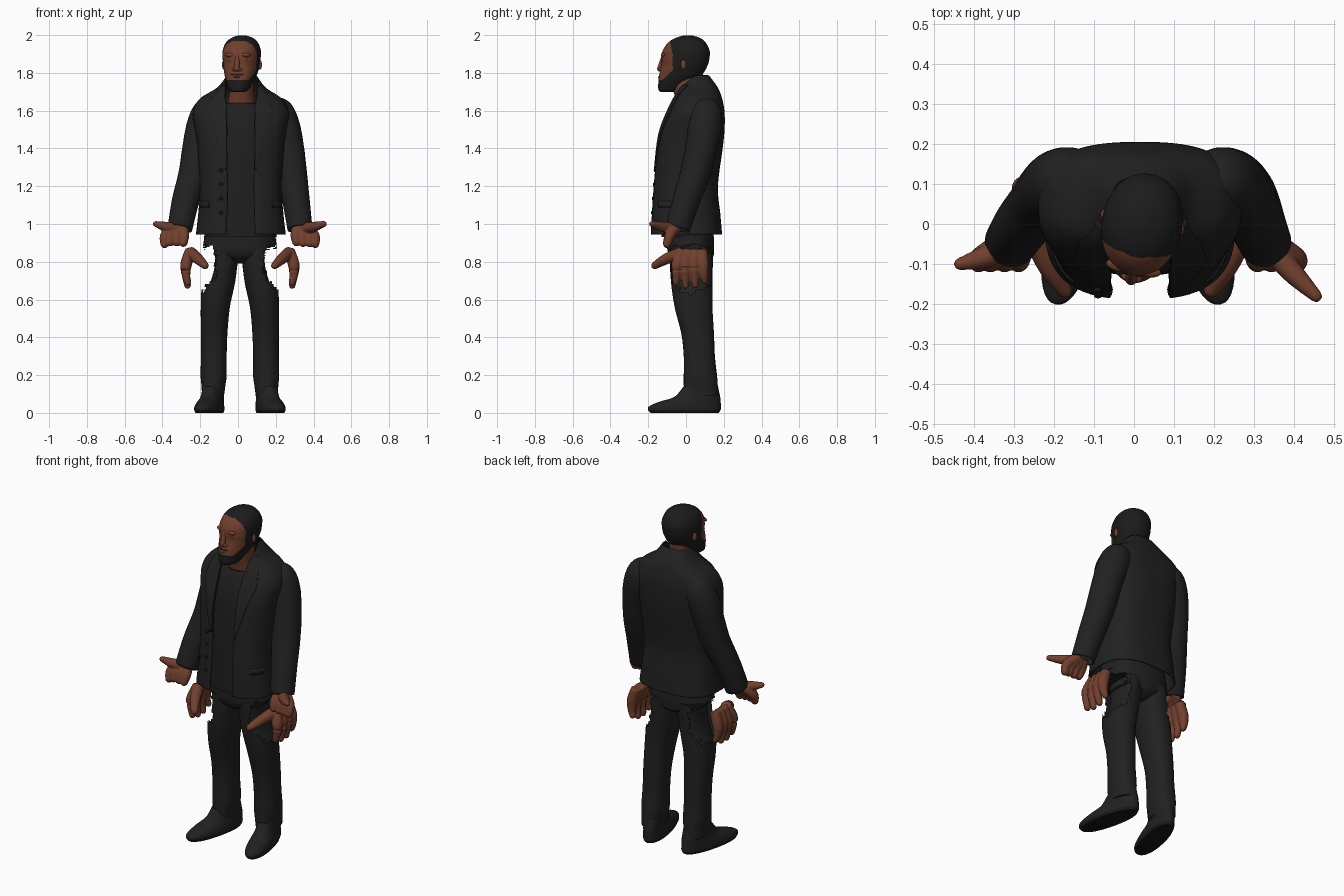
import bpy, bmesh, random
from math import sin, cos, pi, radians
from mathutils import Vector, Matrix

random.seed(4)
cube = bpy.data.objects.get("Cube")
if cube:
    bpy.data.objects.remove(cube, do_unlink=True)


def material(name, *rgb):
    m = bpy.data.materials.new(name)
    m.use_nodes = True
    m.diffuse_color = (*rgb, 1)
    m.node_tree.nodes["Principled BSDF"].inputs["Base Color"].default_value = (*rgb, 1)
    return m


SKIN = material("brown skin", 0.165, 0.051, 0.027)
CLOTH = material("black cloth", 0.015, 0.015, 0.015)
SHIRT = material("charcoal shirt", 0.0135, 0.0135, 0.0135)
HAIR = material("black hair", 0.0115, 0.0115, 0.0115)
LEATHER = material("black leather", 0.009, 0.009, 0.009)
MID = 0.01  # the body leans slightly to its left


def spline(pts, n):
    """Catmull-Rom samples through tuples of any length."""
    out, last = [], len(pts) - 1
    for i in range(n):
        u = i * last / (n - 1)
        k = min(int(u), last - 1)
        t = u - k
        a, b, c, d = (pts[max(0, min(last, k + j))] for j in (-1, 0, 1, 2))
        out.append(tuple(q + t * (r - p) / 2 + t * t * (p - 2.5 * q + 2 * r - s / 2)
                         + t ** 3 * (1.5 * (q - r) + (s - p) / 2)
                         for p, q, r, s in zip(a, b, c, d)))
    return out


def on_ring(ring, a, grow=0.0, power=0.9):
    """Point on a rounded horizontal section; angle 0 is the front."""
    cx, z, rx, yf, yb = ring[:5]
    soft = lambda v: abs(v) ** power * (1 if v > 0 else -1)
    return Vector((cx + (rx + grow) * soft(sin(a)),
                   (yf + yb) / 2 - ((yb - yf) / 2 + grow) * soft(cos(a)), z))


def loft(rings, rows=40, seg=40, power=0.9):
    return [[on_ring(r, 2 * pi * i / seg, 0, power) for i in range(seg)]
            for r in spline(rings, rows)]


def tube(pts, rows=16, seg=16, tip=True):
    """Round sweep along (x, y, z, radius) points with a domed end."""
    path = spline(pts, rows)
    if tip:
        p, q = Vector(path[-1][:3]), Vector(path[-2][:3])
        r, d = path[-1][3], (p - q).normalized()
        path += [(*(p + d * r * sin(a)), r * cos(a)) for a in (0.5, 1.0, 1.4)]
    out = []
    for i, p in enumerate(path):
        d = Vector(path[min(i + 1, len(path) - 1)][:3]) - Vector(path[max(i - 1, 0)][:3])
        turn = d.to_track_quat('Z', 'Y')
        out.append([Vector(p[:3]) + turn @ Vector((cos(a), sin(a), 0)) * p[3]
                    for a in (2 * pi * k / seg for k in range(seg))])
    return out


def finish(name, bm, mats, angle=50):
    bmesh.ops.recalc_face_normals(bm, faces=bm.faces)
    me = bpy.data.meshes.new(name)
    bm.to_mesh(me)
    bm.free()
    ob = bpy.data.objects.new(name, me)
    bpy.context.collection.objects.link(ob)
    for m in mats:
        me.materials.append(m)
    bpy.ops.object.select_all(action='DESELECT')
    ob.select_set(True)
    bpy.context.view_layer.objects.active = ob
    bpy.ops.object.shade_smooth_by_angle(angle=radians(angle))
    return ob


def build(name, surfaces, *mats, closed=True, caps=True, rule=None, cut=None):
    bm = bmesh.new()
    for rows in surfaces:
        vs = [[bm.verts.new(p) for p in row] for row in rows]
        n = len(vs[0])
        for a, b in zip(vs, vs[1:]):
            for i in range(n if closed else n - 1):
                j = (i + 1) % n
                bm.faces.new((a[i], a[j], b[j], b[i]))
        if closed and caps:
            bm.faces.new(vs[0])
            bm.faces.new(vs[-1])
    if rule:
        for f in bm.faces:
            f.material_index = rule(f.calc_center_median())
    if cut:
        bmesh.ops.delete(bm, geom=[f for f in bm.faces if cut(f.calc_center_median())],
                         context='FACES')
    return finish(name, bm, mats)


def ellipsoid(name, centre, size, mat):
    bm = bmesh.new()
    bmesh.ops.create_uvsphere(bm, u_segments=20, v_segments=12, radius=1,
                              matrix=Matrix.Translation(centre) @ Matrix.Diagonal((*size, 1)))
    return finish(name, bm, [mat])


def thicken(ob, t):
    m = ob.modifiers.new("thickness", 'SOLIDIFY')
    m.thickness, m.offset = t, 0


# Jacket: open shell; rings are (cx, z, half width, front y, back y, gap angle)
JACKET = spline([(.015, .945, .234, -.185, .187, .22), (.015, 1.05, .222, -.18, .178, .22),
                 (.015, 1.2, .212, -.17, .165, .22), (.015, 1.4, .225, -.152, .19, .22),
                 (.015, 1.5, .238, -.133, .2, .2), (.015, 1.59, .25, -.098, .2, .2),
                 (.015, 1.66, .215, -.065, .188, .27), (.018, 1.72, .125, -.035, .165, .6),
                 (.02, 1.785, .075, -.0, .118, 1.5)], 70)


def jacket_patch(name, z0, z1, span, grow):
    rows = []
    for r in JACKET:
        if z0 <= r[1] <= z1:
            a, b = span(r)
            rows.append([on_ring(r, a + (b - a) * i / 56, grow, .74) for i in range(57)])
    thicken(build(name, [rows], CLOTH, closed=False), .008)


jacket_patch("jacket", 0, 2, lambda r: (r[5], 2 * pi - r[5]), 0)
for s, side in ((1, "left"), (-1, "right")):
    # Lapel tapers to the button, pocket flap sits on the hip
    jacket_patch(side + "_lapel", 1.28, 1.74,
                 lambda r: (s * r[5], s * (r[5] + .03 + min(.36, (r[1] - 1.28) * 1.2))), .006)
    jacket_patch(side + "_pocket_flap", 1.08, 1.13, lambda r: (s * .75, s * 1.25), .004)
for i in range(4):
    ellipsoid("jacket_button", (-.09, -.18 + .005 * i, 1.06 + .075 * i), (.01, .006, .01), LEATHER)

# Shirt and neck
build("shirt", [loft([(.015, .93, .19, -.13, .14), (.015, 1.2, .19, -.13, .14),
                      (.015, 1.45, .2, -.118, .16), (.015, 1.57, .18, -.09, .16),
                      (.018, 1.64, .08, -.06, .12)])], SHIRT)
build("neck", [loft([(.018, 1.58, .08, -.04, .11), (.018, 1.66, .07, -.055, .1),
                     (.02, 1.72, .063, -.07, .085), (.02, 1.8, .065, -.08, .09)], 16, 32)], SKIN)


# Head: skin inside the hairline, hair and beard elsewhere
def head_colour(p):
    beard = p.z < 1.762 + max(0, p.y + .115) * .9
    moustache = abs(p.x) < .036 and 1.789 < p.z < 1.798 and p.y < -.09
    hairline = p.y > -.053 - max(0, p.z - 1.9) * .35 or p.z > 1.968
    return 1 if beard or moustache or hairline else 0


head = [build("head", [loft([(0, 1.698, .025, -.13, -.07), (0, 1.708, .05, -.147, -.03),
                             (0, 1.75, .07, -.148, .03), (0, 1.79, .084, -.143, .085),
                             (0, 1.84, .095, -.131, .115), (0, 1.88, .099, -.131, .125),
                             (0, 1.92, .099, -.123, .125), (0, 1.96, .084, -.095, .105),
                             (0, 1.985, .056, -.055, .075), (0, 1.999, .018, -.01, .03)],
                            90, 80, .95)], SKIN, HAIR, rule=head_colour),
        build("nose", [tube([(0, -.12, 1.895, .01), (0, -.133, 1.85, .013),
                             (0, -.141, 1.822, .015)])], SKIN)]
for s, side in ((1, "left"), (-1, "right")):
    head += [ellipsoid(side + "_ear", (s * .097, .005, 1.843), (.01, .014, .026), SKIN),
             ellipsoid(side + "_nostril", (s * .015, -.133, 1.818), (.012, .014, .01), SKIN),
             ellipsoid(side + "_eyelid", (s * .036, -.112, 1.869), (.018, .012, .01), SKIN),
             ellipsoid(side + "_brow", (s * .036, -.112, 1.895), (.034, .016, .012), SKIN)]
head.append(ellipsoid("lower_lip", (0, -.141, 1.777), (.02, .01, .006), SKIN))
for ob in head:
    ob.matrix_world = Matrix.Translation((.02, 0, 0)) @ Matrix.Rotation(radians(-11), 4, 'Z')

# Hips, ragged along the lower edge
build("hips", [loft([(MID, 1.0, .18, -.1, .14), (MID, .92, .19, -.1, .148),
                     (MID, .86, .188, -.098, .148), (MID, .82, .1, -.08, .14),
                     (MID, .79, .04, -.03, .09)])], CLOTH,
      cut=lambda p: p.z < .88 + random.uniform(-.015, .015) and abs(p.x - MID) > .135)


def hand(name, fingers):
    ob = build(name, [tube(f) for f in fingers], SKIN)
    m = ob.modifiers.new("fuse", 'REMESH')
    m.mode, m.voxel_size, m.use_smooth_shade = 'VOXEL', .005, True
    m = ob.modifiers.new("soften", 'SMOOTH')
    m.factor, m.iterations = .5, 3


for s, side in ((1, "left"), (-1, "right")):
    flip = lambda pts: [(MID + s * p[0], *p[1:]) for p in pts]

    # Sleeve; the right upper arm hangs closer to the body
    tuck = lambda z: .035 * min(1, max(0, z - 1.05) * 4) if s < 0 else 0
    arm = [(x - tuck(z), y, z, r) for x, y, z, r in (
        (.16, .1, 1.645, .035), (.195, .105, 1.6, .078), (.228, .1, 1.52, .085),
        (.256, .08, 1.4, .08), (.275, .05, 1.27, .076), (.298, .0, 1.12, .068),
        (.318, -.045, .975, .062))]
    sleeve = build(side + "_sleeve", [tube(flip(arm), 40, 28, tip=False)], CLOTH, caps=False)
    thicken(sleeve, .008)

    # Trouser leg with a ragged opening on the outer thigh, backed by a narrower thigh
    def torn(p):
        edge = .13 + max(0, .72 - p.z) * .9 + random.uniform(-.012, .012)
        return .62 < p.z < .89 and s * (p.x - MID) > edge

    build(side + "_trouser_leg", [loft(flip([
        (.088, .88, .085, -.09, .145), (.112, .7, .088, -.08, .14), (.13, .56, .077, -.06, .14),
        (.136, .42, .07, -.025, .148), (.138, .3, .068, -.012, .153),
        (.139, .2, .069, -.012, .164), (.14, .15, .064, -.012, .168),
        (.142, .09, .058, -.01, .17)]), 70, 48)], CLOTH, cut=torn)
    build(side + "_inner_thigh", [loft(flip([
        (.075, .9, .06, -.08, .135), (.073, .8, .058, -.08, .137), (.09, .71, .06, -.072, .135),
        (.118, .62, .07, -.06, .132), (.128, .54, .068, -.045, .13)]), 20, 36)], CLOTH)

    # Shoe, toe turned out, with a darker sole
    shoe = build(side + "_shoe", [loft([
        (0, 0, .06, -.295, .075), (0, .016, .065, -.308, .085), (0, .035, .064, -.302, .086),
        (0, .058, .06, -.25, .085), (0, .085, .055, -.165, .082), (0, .14, .05, -.115, .07)],
        30, 40)], CLOTH, LEATHER, rule=lambda p: 1 if p.z < .016 else 0)
    shoe.matrix_world = (Matrix.Translation((MID + s * .137, .1, 0))
                         @ Matrix.Rotation(radians(13 * s), 4, 'Z'))

    # Open hand below the cuff, fingers cut short, thumb pointing out
    reach = -.18 if s > 0 else -.1
    stubs = [[(.325 + (x - .345) * .4, -.05, .985, .028), (x, -.085, .94, .027),
              (x + .004, -.1, .897 + random.uniform(-.006, .008), .022)]
             for x in (.295, .33, .365, .395)]
    thumb = [(.33, -.06, .975, .03), (.39, (reach - .07) / 2, .985, .027), (.445, reach, 1.0, .016)]
    hand(side + "_open_hand", [flip(f) for f in stubs + [thumb]])

    # Hanging hand beside the thigh, fingers down, thumb forward
    fingers = [[(.262, y * .75 + .015, .862, .028), (.285, y * .95, .785, .031),
                (.285, y, .73, .023), (.277, y * 1.05, tip, .018)]
               for y, tip in ((-.05, .69), (-.002, .675), (.046, .677), (.094, .7))]
    thumb = [(.262, -.02, .85, .032), (.222, -.105, .815, .029), (.184, -.165, .78, .02)]
    hand(side + "_hanging_hand", [flip(f) for f in fingers + [thumb]])
